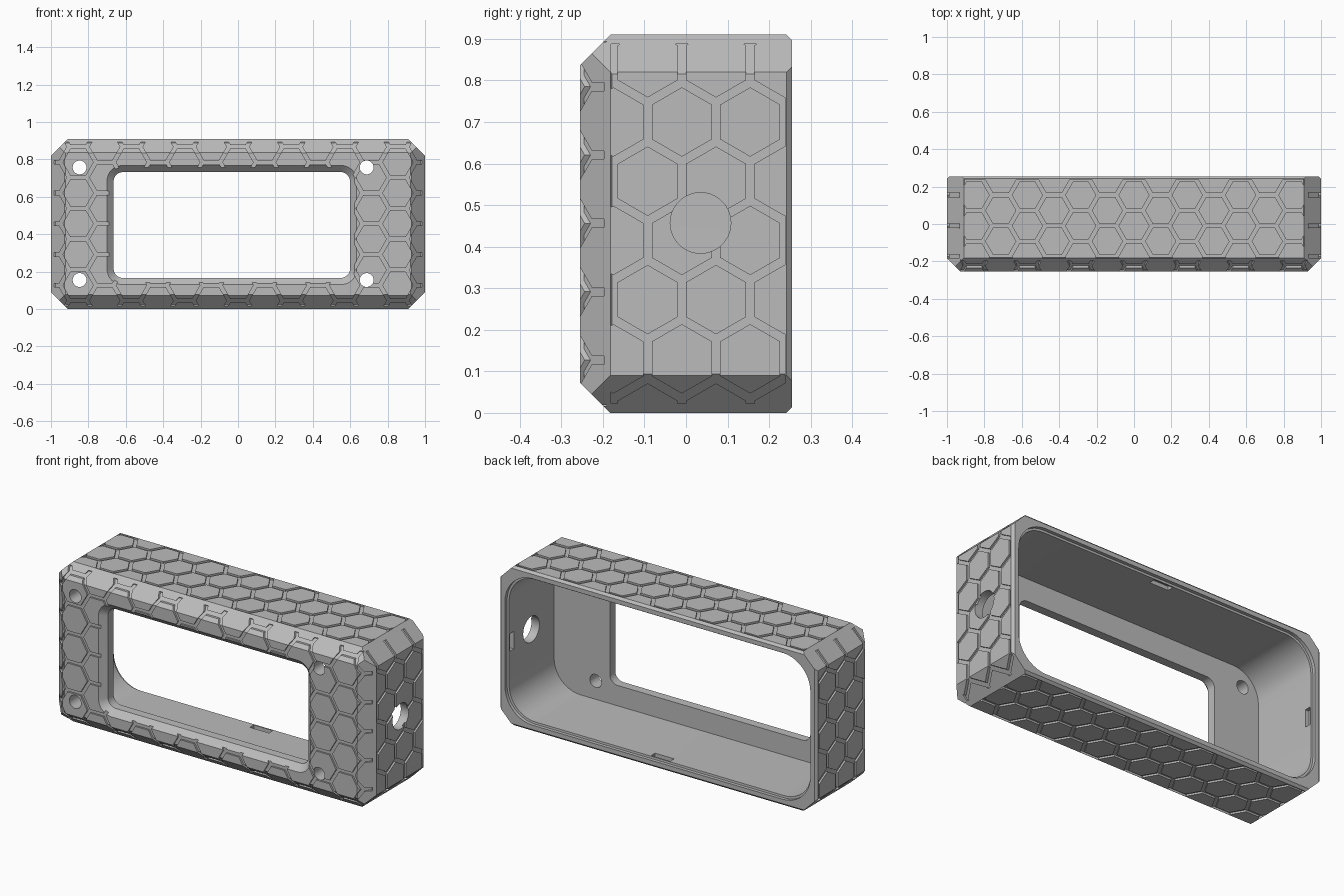
import bpy, bmesh, math
from mathutils import Matrix, Vector

if "Cube" in bpy.data.objects:
    bpy.data.objects.remove(bpy.data.objects["Cube"])

HX, HY, H = 1.0, 0.255, 0.91            # half width, half depth, height
FRONT, CORNER, BACK = 0.073, 0.09, 0.013  # bevel sizes
PITCH, GAP, GROOVE = 0.1645, 0.02, 0.01   # honeycomb spacing, groove width, depth
MID = H / 2

grey = bpy.data.materials.new("plain grey")
grey.use_nodes = True
grey.diffuse_color = (0.5, 0.5, 0.5, 1)
grey.node_tree.nodes["Principled BSDF"].inputs["Base Color"].default_value = (0.5, 0.5, 0.5, 1)


def make(name, bm):
    bmesh.ops.recalc_face_normals(bm, faces=bm.faces)
    mesh = bpy.data.meshes.new(name)
    bm.to_mesh(mesh)
    bm.free()
    mesh.materials.append(grey)
    obj = bpy.data.objects.new(name, mesh)
    bpy.context.collection.objects.link(obj)
    return obj


def combine(target, tool, operation="DIFFERENCE"):
    mod = target.modifiers.new("combine", "BOOLEAN")
    mod.operation, mod.solver, mod.object = operation, "MANIFOLD", tool
    bpy.context.view_layer.objects.active = target
    bpy.ops.object.modifier_apply(modifier=mod.name)
    bpy.data.objects.remove(tool)


def clip(bm, point, normal, cap=False):
    cut = bmesh.ops.bisect_plane(bm, geom=bm.verts[:] + bm.edges[:] + bm.faces[:], dist=1e-6,
                                 plane_co=point, plane_no=normal, clear_outer=True)
    if cap:
        edges = [e for e in cut["geom_cut"] if isinstance(e, bmesh.types.BMEdge)]
        bmesh.ops.holes_fill(bm, edges=edges)


def bevelled_block(name, inset):
    """Box trimmed by bevel planes, shrunk evenly by inset."""
    bm = bmesh.new()
    bmesh.ops.create_cube(bm, size=1, matrix=Matrix.Translation((0, 0, MID)) @ Matrix.Diagonal(
        (2 * (HX - inset), 2 * (HY - inset), H - 2 * inset, 1)))
    for s in (-1, 1):
        planes = [((s * HX, FRONT - HY, MID), (s, -1, 0)), ((s * HX, HY - BACK, MID), (s, 1, 0)),
                  ((0, FRONT - HY, MID + s * MID), (0, -1, s)), ((0, HY - BACK, MID + s * MID), (0, 1, s))]
        planes += [((s * HX, 0, MID + t * (MID - CORNER)), (s, 0, t)) for t in (-1, 1)]
        for point, normal in planes:
            n = Vector(normal).normalized()
            clip(bm, Vector(point) - n * inset, n, cap=True)
    return make(name, bm)


def honeycomb(name, axes, centre, u_range, v_range, w_range):
    """Lattice of groove bars; hexagons point along the first axis."""
    bm = bmesh.new()
    radius, step = PITCH / math.sqrt(3), PITCH * math.sqrt(3) / 2
    inner = radius * (1 - GAP / PITCH)
    for i in range(-9, 10):
        for j in range(-9, 10):
            u, v = centre[0] + i * step, centre[1] + (j + i % 2 / 2) * PITCH
            if not (u_range[0] - 0.2 < u < u_range[1] + 0.2 and v_range[0] - 0.2 < v < v_range[1] + 0.2):
                continue
            rings = [[bm.verts.new((u + r * math.cos(k * math.pi / 3), v + r * math.sin(k * math.pi / 3), 0))
                      for k in range(6)] for r in (radius, inner)]
            for k in range(6):
                m = (k + 1) % 6
                bm.faces.new((rings[0][k], rings[0][m], rings[1][m], rings[1][k]))
    bmesh.ops.remove_doubles(bm, verts=bm.verts, dist=1e-4)
    for s, lim in ((-1, 0), (1, 1)):
        clip(bm, (u_range[lim], 0, 0), (s, 0, 0))
        clip(bm, (0, v_range[lim], 0), (0, s, 0))
    bmesh.ops.translate(bm, verts=bm.verts, vec=(0, 0, w_range[0]))
    new = bmesh.ops.extrude_face_region(bm, geom=bm.faces[:])["geom"]
    bmesh.ops.translate(bm, verts=[g for g in new if isinstance(g, bmesh.types.BMVert)],
                        vec=(0, 0, w_range[1] - w_range[0]))
    bmesh.ops.transform(bm, verts=bm.verts, matrix=Matrix([Vector(a) for a in axes]).transposed().to_4x4())
    return make(name, bm)


def rounded_loft(name, rings, cx, cz):
    """Rounded rectangles (y, half width, half height, radius) joined along y."""
    bm = bmesh.new()
    loops = []
    for y, hw, hh, r in rings:
        loop = []
        for q, (sx, sz) in enumerate(((1, 1), (-1, 1), (-1, -1), (1, -1))):
            for k in range(11):
                a = math.pi / 2 * (q + k / 10)
                loop.append(bm.verts.new((cx + sx * (hw - r) + r * math.cos(a), y,
                                          cz + sz * (hh - r) + r * math.sin(a))))
        loops.append(loop)
    for a, b in zip(loops, loops[1:]):
        for k in range(len(a)):
            m = (k + 1) % len(a)
            bm.faces.new((a[k], a[m], b[m], b[k]))
    bm.faces.new(loops[0])
    bm.faces.new(loops[-1])
    return make(name, bm)


def drill(name, centre, radius, depth, turn):
    bm = bmesh.new()
    bmesh.ops.create_cone(bm, cap_ends=True, segments=40, radius1=radius, radius2=radius, depth=depth,
                          matrix=Matrix.Translation(centre) @ Matrix.Rotation(math.pi / 2, 4, turn))
    return make(name, bm)


def box(name, centre, size):
    bm = bmesh.new()
    bmesh.ops.create_cube(bm, size=1, matrix=Matrix.Translation(centre) @ Matrix.Diagonal((*size, 1)))
    return make(name, bm)


# Outer block with honeycomb grooves, refilled below groove depth by a smaller core
housing = bevelled_block("housing", 0)
X, Y, Z = (1, 0, 0), (0, 1, 0), (0, 0, 1)
sides = (FRONT - HY + 0.001, HY - BACK - 0.004)
combine(housing, honeycomb("front_grooves", (X, Z, Y), (0, 0.785),
                           (-0.985, 0.985), (0.016, 0.894), (-0.3, -0.191)))
combine(housing, honeycomb("side_grooves", (Z, Y, X), (0.415, -0.01), (0.022, 0.888), sides, (-1.1, 1.1)))
combine(housing, honeycomb("top_grooves", (X, Y, Z), (0, -0.01), (-0.909, 0.909), sides, (-0.1, 1.1)))
combine(housing, bevelled_block("core", GROOVE), "UNION")

# Hollow interior with a shallow step at the back rim
combine(housing, rounded_loft("cavity", [
    (-0.17, HX - 0.05, MID - 0.05, 0.165), (0.235, HX - 0.05, MID - 0.05, 0.165),
    (0.236, HX - 0.038, MID - 0.038, 0.175), (0.3, HX - 0.038, MID - 0.038, 0.175)], 0, MID))

# Front window with a sloped edge
combine(housing, rounded_loft("window", [
    (-0.265, 0.677, 0.328, 0.09), (-0.22, 0.632, 0.283, 0.05), (-0.1, 0.632, 0.283, 0.05)], -0.033, 0.449))

# Screw holes and side cable hole
for x in (-0.847, 0.688):
    for z in (0.155, 0.757):
        combine(housing, drill("screw_hole", (x, -0.2, z), 0.037, 0.3, "X"))
combine(housing, drill("cable_hole", (0.98, 0.035, 0.457), 0.073, 0.2, "Y"))

# Latch notches in the middle of each inner wall
for s in (-1, 1):
    combine(housing, box("side_notch", (s * (HX - 0.05), 0.21, MID), (0.045, 0.035, 0.1)))
    combine(housing, box("level_notch", (0, 0.21, MID + s * (MID - 0.05)), (0.12, 0.035, 0.045)))

bpy.ops.object.select_all(action="DESELECT")
housing.select_set(True)
bpy.context.view_layer.objects.active = housing
bpy.ops.object.shade_smooth_by_angle(angle=math.radians(25))
